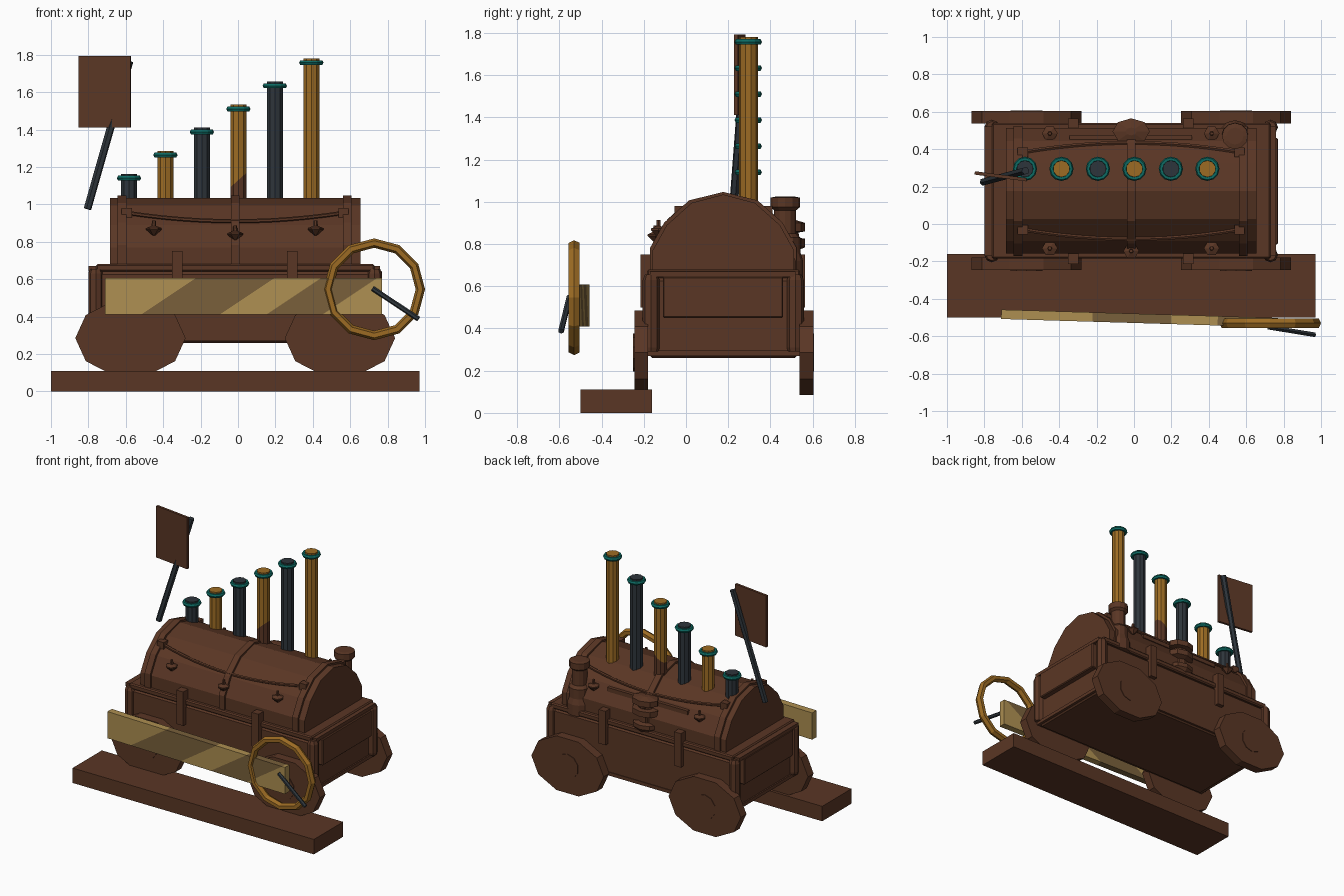
import bpy, bmesh, math
from mathutils import Vector, Matrix

if "Cube" in bpy.data.objects:
    bpy.data.objects.remove(bpy.data.objects["Cube"])


def mat(name, col):
    m = bpy.data.materials.new(name)
    m.diffuse_color = (*col, 1)
    m.use_nodes = True
    m.node_tree.nodes["Principled BSDF"].inputs["Base Color"].default_value = m.diffuse_color
    return m


BROWN = mat("brown wood", (.102, .037, .018))
OCHRE = mat("ochre brass", (.335, .148, .017))
SLATE = mat("dark slate", (.027, .035, .043))
TEAL = mat("teal", (.004, .147, .125))
KHAKI = mat("khaki", (.42, .275, .083))
OLIVE = mat("dull olive", (.19, .117, .043))
CX, CY = -.015, .177          # centre of the cart


def finish(name, bm, *mats):
    bmesh.ops.recalc_face_normals(bm, faces=bm.faces[:])
    me = bpy.data.meshes.new(name)
    bm.to_mesh(me)
    bm.free()
    for m in mats:
        me.materials.append(m)
    ob = bpy.data.objects.new(name, me)
    bpy.context.collection.objects.link(ob)
    return ob


def box(name, x0, x1, y0, y1, z0, z1, m=BROWN, bevel=0):
    bm = bmesh.new()
    bmesh.ops.create_cube(bm, size=1)
    for v in bm.verts:
        v.co = ((x0 + x1) / 2 + v.co.x * (x1 - x0), (y0 + y1) / 2 + v.co.y * (y1 - y0),
                (z0 + z1) / 2 + v.co.z * (z1 - z0))
    if bevel:
        bmesh.ops.bevel(bm, geom=bm.edges[:], offset=bevel, segments=1, affect='EDGES')
    return finish(name, bm, m)


def rod(name, a, b, r, m=BROWN, n=8, r2=None):
    a, b = Vector(a), Vector(b)
    bm = bmesh.new()
    bmesh.ops.create_cone(bm, cap_ends=True, segments=n, radius1=r, radius2=r if r2 is None else r2,
                          depth=(b - a).length)
    rot = (b - a).to_track_quat('Z', 'Y').to_matrix().to_4x4()
    bm.transform(Matrix.Translation((a + b) / 2) @ rot)
    return finish(name, bm, m)


def lathe(name, x, y, prof, m=BROWN, n=12, sy=1):
    """Closed solid of revolution about a vertical axis; prof is (radius, z)."""
    bm = bmesh.new()
    rings = [[bm.verts.new((x + r * math.cos(math.tau * i / n), y + sy * r * math.sin(math.tau * i / n), z))
              for i in range(n)] for r, z in prof]
    for p, q in zip(rings, rings[1:]):
        for i in range(n):
            bm.faces.new((p[i], p[(i + 1) % n], q[(i + 1) % n], q[i]))
    bm.faces.new(rings[0])
    bm.faces.new(rings[-1])
    return finish(name, bm, m)


def torus(name, R, r, rz, m, n=12, k=6):
    bm = bmesh.new()
    rings = []
    for i in range(n):
        a = math.tau * i / n
        rings.append([bm.verts.new(((R + r * math.cos(math.tau * j / k)) * math.cos(a),
                                    (R + r * math.cos(math.tau * j / k)) * math.sin(a),
                                    rz * math.sin(math.tau * j / k))) for j in range(k)])
    for i in range(n):
        p, q = rings[i], rings[(i + 1) % n]
        for j in range(k):
            bm.faces.new((p[j], q[j], q[(j + 1) % k], p[(j + 1) % k]))
    return finish(name, bm, m)


def prism(name, pts, x0, x1, m=BROWN):
    """Extrude a y,z outline along x."""
    bm = bmesh.new()
    f = bm.faces.new([bm.verts.new((x0, y, z)) for y, z in pts])
    g = bmesh.ops.extrude_face_region(bm, geom=[f])
    bmesh.ops.translate(bm, vec=(x1 - x0, 0, 0), verts=[v for v in g['geom'] if isinstance(v, bmesh.types.BMVert)])
    return finish(name, bm, m)


# Ground plank
box("ground_plank", -1, .97, -.5, -.16, 0, .11)

# Cart body with rim, corner posts and end panels
box("cart_body", CX - .745, CX + .745, -.18, .535, .26, .645, bevel=.02)
box("cart_sill", CX - .755, CX + .755, -.185, .54, .27, .295)
box("cart_rim", CX - .745, CX + .745, -.185, .54, .64, .68, bevel=.008)
for s, side in ((-1, "left"), (1, "right")):
    a, b = sorted((CX + s * .73, CX + s * .785))
    box(side + "_end_panel", a, b, -.11, .46, .45, .645, bevel=.006)
    box(side + "_end_ledge", a, b - .01, -.17, .52, .645, .67)
    for y, w in ((-.165, "front"), (.518, "back")):
        lathe(f"{side}_{w}_corner_post", CX + s * .745, y, [(.035, .29), (.04, .31), (.04, .63), (.03, .655)], n=8)
for y0, y1, w in ((-.215, -.15, "front"), (.505, .565, "back")):
    for x in (-.325, .29):
        box(w + "_bracket", x - .028, x + .028, y0, y1, .5, .75)

# Faceted barrel lid with three bands
HALF = [(.335, .66), (.335, .77), (.268, .89), (.15, .995), (0, 1.035)]


def lid_outline(g=0):
    left = [(CY - w - (g if w else 0), z + (g if z > .7 else 0)) for w, z in HALF]
    return left + [(2 * CY - y, z) for y, z in left[-2::-1]]


prism("barrel_lid", lid_outline(), -.685, .655)
for x in (-.62, CX, .585):
    prism("lid_band", lid_outline(.012), x - .023, x + .023)


def lid_y(z):                 # front surface of the lid at height z
    for (w0, z0), (w1, z1) in zip(HALF[1:], HALF[2:]):
        if z <= z1:
            return CY - w0 - (w1 - w0) * (z - z0) / (z1 - z0)
    return CY


# Hanging cords, end knobs and tassels on both sides of the lid
for s, side in ((1, "front"), (-1, "back")):
    def on_lid(x, z, off=.012):
        return Vector((x, CY + s * (lid_y(z) - off - CY), z))
    path = [on_lid(CX + .58 * t / 6, .91 + .045 * (t / 6) ** 2) for t in range(-6, 7)]
    for p, q in zip(path, path[1:]):
        rod(side + "_cord", p, q, .011, n=6)
    for p in (path[0], path[-1]):
        box(side + "_knob", p.x - .027, p.x + .027, p.y - .025, p.y + .025, p.z - .025, p.z + .025)
    for x, z in ((-.45, .865), (CX, .838), (.415, .865)):
        p = on_lid(x, z, .025)
        lathe(side + "_tassel", x, p.y, [(.006, z - .032), (.042, z), (.042, z + .008), (.012, z + .02),
                                        (.01, z + .05)], n=6)

# Back fittings: rail, tiered ornament and round stack
box("back_rail", -.345, .31, .43, .475, .85, .88)
lathe("tiered_ornament", CX, .495, [(.06, .66), (.095, .69), (.095, .72), (.05, .73), (.05, .77), (.1, .785),
                                   (.1, .825), (.055, .83), (.055, .855), (.1, .86), (.1, .9), (.03, .915)], n=8, sy=.7)
lathe("round_stack", .54, .47, [(.085, .64), (.085, .72), (.072, .76), (.072, .83), (.052, .85), (.052, .96),
                               (.07, .975), (.07, 1.02), (.045, 1.025)], n=12)

# Flattened wheels
for s, side in ((-1, "left"), (1, "right")):
    for y0, y1, w in ((-.245, -.18, "front"), (.538, .603, "back")):
        bm = bmesh.new()
        bmesh.ops.create_cone(bm, cap_ends=True, segments=10, radius1=1, radius2=1, depth=1)
        for v in bm.verts:
            a = math.atan2(v.co.y, v.co.x) + math.pi / 2
            v.co = (CX + s * (.56 + .295 * math.cos(a)), (y0 + y1) / 2 + v.co.z * (y1 - y0), .285 + .21 * math.sin(a))
        finish(f"{w}_{side}_wheel", bm, BROWN)
        out = y0 - .006 if w == "front" else y1 + .004
        rod(f"{w}_{side}_hub", (CX + s * .56, (y0 + y1) / 2, .285), (CX + s * .56, out, .285), .09, n=10)

# Row of organ-like pipes with teal collars, rising to the right
for i in range(6):
    x, top = -.583 + i * .195, 1.163 + i * .1235
    m = OCHRE if i % 2 else SLATE
    p = rod("pipe", (x, .295, .93), (x, .295, top), .045, m, n=10)
    t = torus("pipe_collar", .052, .013, .015, TEAL, n=12)
    t.location = (x, .295, top - .023)
    if i == 3:                # stained foot of one pipe
        bm = bmesh.new()
        bm.from_mesh(p.data)
        co, no = Vector((x, .295, 1.13)), Vector((-.9, 0, 1))
        bmesh.ops.bisect_plane(bm, geom=bm.verts[:] + bm.edges[:] + bm.faces[:], plane_co=co, plane_no=no)
        for f in bm.faces:
            f.material_index = int((f.calc_center_median() - co).dot(no) < 0)
        bm.to_mesh(p.data)
        bm.free()
        p.data.materials.append(BROWN)

# Two-tone side board, cut along slanted lines
bm = bmesh.new()
bmesh.ops.create_cube(bm, size=1)
bmesh.ops.scale(bm, vec=(1.48, .05, .197), verts=bm.verts[:])
cuts = [-.4, .02, .27, .57]
no = Vector((1, 0, -1.5))
for c in cuts:
    bmesh.ops.bisect_plane(bm, geom=bm.verts[:] + bm.edges[:] + bm.faces[:], plane_co=(c, 0, 0), plane_no=no)
for f in bm.faces:
    u = f.calc_center_median().dot(no)
    f.material_index = sum(u > c for c in cuts) % 2
board = finish("side_board", bm, KHAKI, OLIVE)
board.location = (.03, -.505, .509)
board.rotation_euler.z = -.03

# Crank wheel and handle
ring = torus("crank_wheel", .247, .025, .03, OCHRE, n=12, k=6)
ring.location = (.728, -.53, .546)
ring.rotation_euler.x = math.pi / 2
rod("crank_handle", (.72, -.552, .55), (.965, -.592, .387), .014, SLATE, n=6)

# Sign board on a leaning post
rod("sign_post", (-.805, .225, .975), (-.58, .285, 1.765), .021, SLATE, n=6)
sign = box("sign_board", -.14, .14, -.009, .009, -.19, .19)
sign.location = (-.713, .255, 1.602)
sign.rotation_euler.z = -.13
